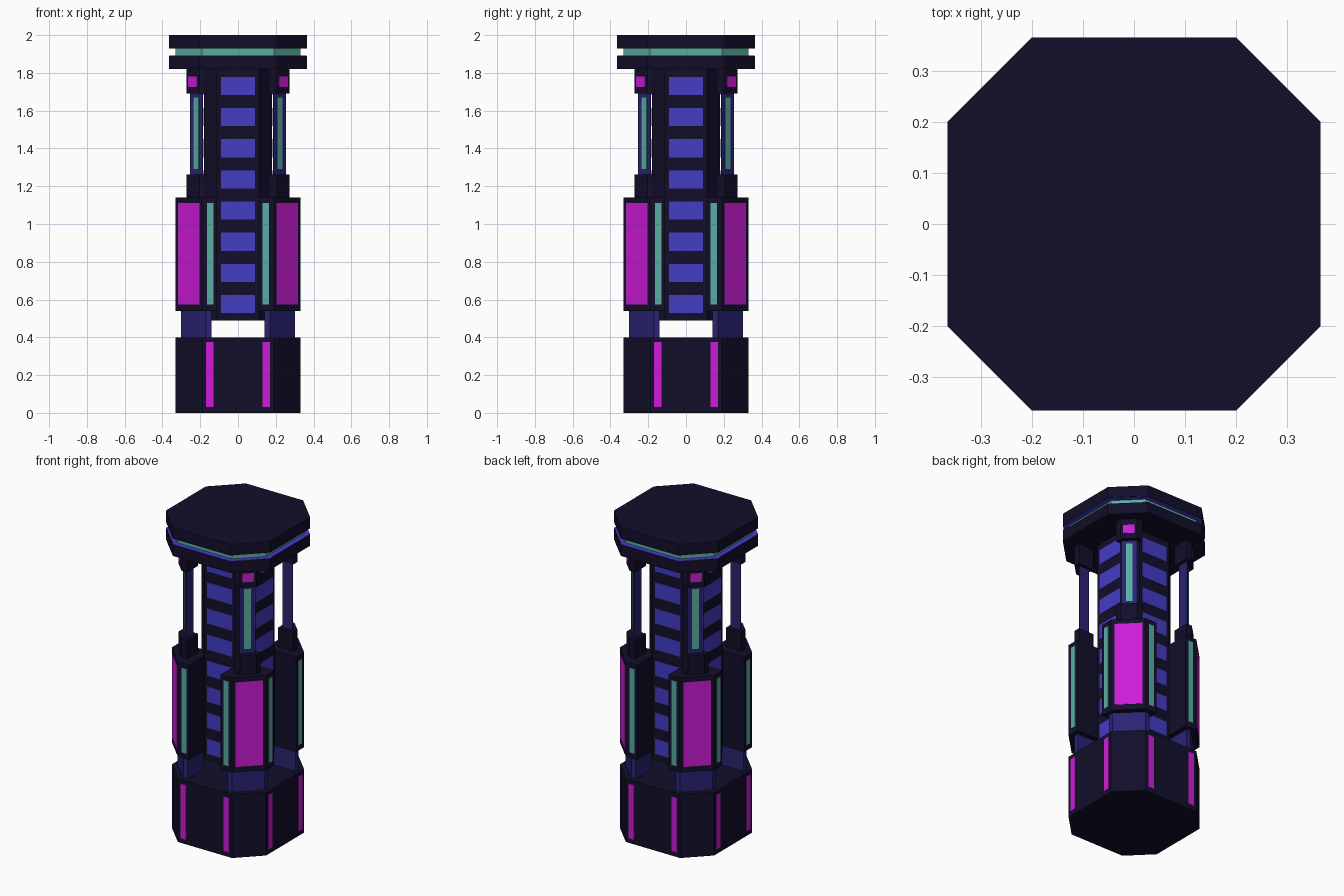
import bpy, bmesh
from mathutils import Vector, Matrix
from math import pi

if "Cube" in bpy.data.objects:
    bpy.data.objects.remove(bpy.data.objects["Cube"])


def material(name, r, g, b):
    m = bpy.data.materials.new(name)
    m.diffuse_color = [(c / 255) ** 2.2 for c in (r, g, b)] + [1]
    m.use_nodes = True
    m.node_tree.nodes["Principled BSDF"].inputs["Base Color"].default_value = m.diffuse_color
    return m


DARK = material("dark_hull", 25, 22, 46)
NAVY = material("navy", 45, 40, 115)
BLUE = material("blue_light", 70, 62, 196)
PINK = material("magenta_light", 204, 34, 214)
TEAL = material("teal_light", 90, 172, 162)


def prism(name, jobs, mat, turns=1):
    """Extrude (outline, z0, z1) jobs upward and repeat them around z."""
    bm = bmesh.new()
    for pts, z0, z1 in jobs:
        for k in range(turns):
            rot = Matrix.Rotation(k * pi / 2, 3, 'Z')
            lo = [bm.verts.new(rot @ Vector((x, y, z0))) for x, y in pts]
            hi = [bm.verts.new(rot @ Vector((x, y, z1))) for x, y in pts]
            bm.faces.new(lo[::-1])
            bm.faces.new(hi)
            n = len(pts)
            for i in range(n):
                j = (i + 1) % n
                bm.faces.new((lo[i], lo[j], hi[j], hi[i]))
    bmesh.ops.recalc_face_normals(bm, faces=bm.faces)
    me = bpy.data.meshes.new(name)
    bm.to_mesh(me)
    bm.free()
    me.materials.append(mat)
    ob = bpy.data.objects.new(name, me)
    bpy.context.collection.objects.link(ob)
    return ob


def octagon(h, c):
    return [(h, -c), (h, c), (c, h), (-c, h), (-h, c), (-h, -c), (-c, -h), (c, -h)]


def corner(lo, mid, hi):
    """Square block in the +x+y corner with its outer edge chamfered."""
    return [(lo, lo), (hi, lo), (hi, mid), (mid, hi), (lo, hi)]


def strip(a, b):
    """Thin outline lying on the wall from a to b."""
    a, b = Vector(a), Vector(b)
    d = (b - a).normalized()
    n = Vector((d.y, -d.x)) * 0.002
    return [tuple(p) for p in (a + n, b + n, b - n, a - n)]


def diagonal(x0, x1, total):
    return strip((x1, total - x1), (x0, total - x0))


# base with light strips
prism("base", [(octagon(0.33, 0.19), 0, 0.40)], DARK)
prism("base_lights", [(strip((0.33, s - 0.02), (0.33, s + 0.02)), 0.03, 0.375)
                      for s in (-0.15, 0.15)], PINK, 4)

# floating core with stacked windows
prism("core", [(octagon(0.18, 0.11), 0.49, 1.82)], DARK)
prism("core_windows", [(strip((0.18, -0.09), (0.18, 0.09)),
                        0.528 + 0.165 * i, 0.624 + 0.165 * i) for i in range(8)], BLUE, 4)

# four corner supports: feet, pillars, collars, rods, brackets
prism("pillar_feet", [(corner(0.14, 0.17, 0.303), 0.40, 0.54)], NAVY, 4)
prism("pillars", [(corner(0.11, 0.19, 0.33), 0.54, 1.14)], DARK, 4)
prism("pillar_panels", [(diagonal(0.203, 0.317, 0.52), 0.575, 1.11)], PINK, 4)
prism("pillar_strips", [(strip((0.33, s - 0.0175), (0.33, s + 0.0175)), 0.575, 1.11)
                        for s in (-0.147, 0.147)], TEAL, 4)
prism("collars", [(corner(0.165, 0.205, 0.272), 1.14, 1.262)], DARK, 4)
prism("rods", [(corner(0.184, 0.188, 0.253), 1.262, 1.69)], NAVY, 4)
prism("rod_strips", [(diagonal(0.207, 0.234, 0.441), 1.29, 1.67)], TEAL, 4)
prism("brackets", [(corner(0.165, 0.205, 0.272), 1.69, 1.82)], DARK, 4)
prism("bracket_lights", [(diagonal(0.215, 0.262, 0.477), 1.725, 1.78)], PINK, 4)

# cap: two slabs with a glowing groove between them
prism("cap_lower", [(octagon(0.365, 0.20), 1.82, 1.89)], DARK)
prism("cap_upper", [(octagon(0.365, 0.20), 1.93, 2.0)], DARK)
prism("cap_groove_light", [(octagon(0.33, 0.19), 1.89, 1.93)], TEAL)
prism("cap_groove_faces", [(octagon(0.362, 0.198), 1.889, 1.892),
                           (octagon(0.362, 0.198), 1.928, 1.931)], BLUE)
